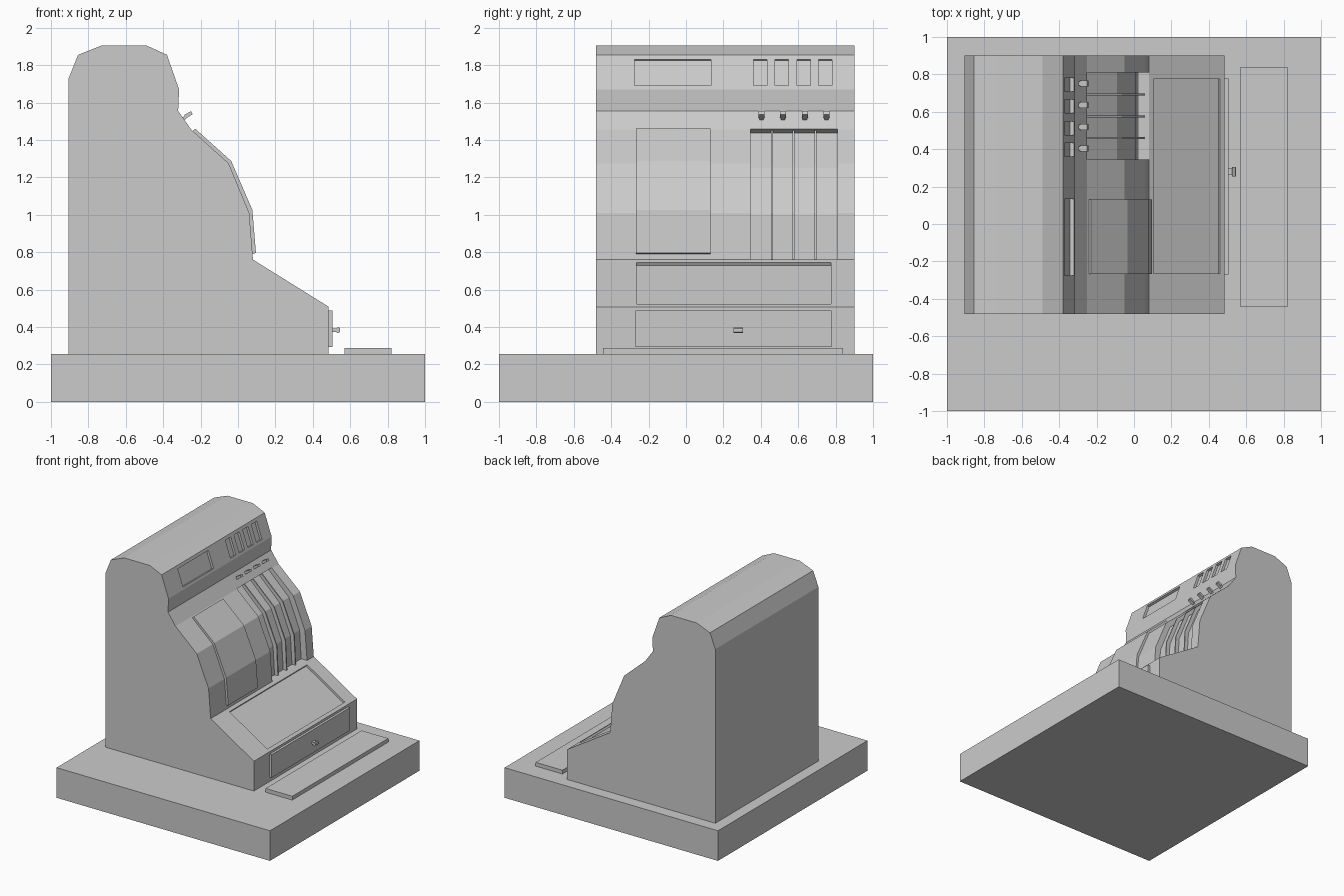
import bpy, bmesh
from mathutils import Vector

if "Cube" in bpy.data.objects:
    bpy.data.objects.remove(bpy.data.objects["Cube"])


def extrude(name, pts, y0, y1):
    """Solid made by sweeping an x-z outline from y0 to y1."""
    bm = bmesh.new()
    face = bm.faces.new([bm.verts.new((x, y0, z)) for x, z in pts])
    ret = bmesh.ops.extrude_face_region(bm, geom=[face])
    verts = [v for v in ret["geom"] if isinstance(v, bmesh.types.BMVert)]
    bmesh.ops.translate(bm, verts=verts, vec=(0, y1 - y0, 0))
    bmesh.ops.recalc_face_normals(bm, faces=bm.faces)
    me = bpy.data.meshes.new(name)
    bm.to_mesh(me)
    bm.free()
    ob = bpy.data.objects.new(name, me)
    bpy.context.collection.objects.link(ob)
    return ob


def box(name, x0, x1, y0, y1, z0, z1):
    return extrude(name, [(x0, z0), (x1, z0), (x1, z1), (x0, z1)], y0, y1)


def cut(ob, cutter):
    """Subtract a cutter and remove it."""
    mod = ob.modifiers.new("cut", "BOOLEAN")
    mod.operation = "DIFFERENCE"
    mod.solver = "EXACT"
    mod.object = cutter
    bpy.context.view_layer.objects.active = ob
    bpy.ops.object.modifier_apply(modifier=mod.name)
    bpy.data.objects.remove(cutter)


def recess(ob, upper, lower, y0, y1, depth):
    """Shallow rectangular recess in a sloping face."""
    a, b = Vector(upper), Vector(lower)
    d = (b - a).normalized()
    n = Vector((-d.y, d.x))
    pts = [a - n * depth, b - n * depth, b + n * 0.05, a + n * 0.05]
    cut(ob, extrude("cutter", pts, y0, y1))


# Plinth and loose tray strip
box("base", -1, 1, -1, 1, 0, 0.255)
box("base_strip", 0.57, 0.82, -0.445, 0.84, 0.25, 0.287)

# Main housing
slope = [(-0.25, 1.455), (-0.05, 1.275), (0.06, 1.01), (0.08, 0.76)]
body = extrude("housing", [
    (-0.905, 0.25), (-0.905, 1.73), (-0.855, 1.855), (-0.73, 1.905),
    (-0.49, 1.905), (-0.38, 1.855), (-0.315, 1.67), (-0.32, 1.555),
    *slope, (0.485, 0.508), (0.485, 0.25)], -0.48, 0.9)

# Display windows
columns = [0.397, 0.513, 0.629, 0.745]
recess(body, (-0.371, 1.83), (-0.322, 1.69), -0.275, 0.135, -0.02 * -1)
for y in columns:
    recess(body, (-0.371, 1.83), (-0.322, 1.69), y - 0.036, y + 0.036, 0.02)

# Sloping desk recess
recess(body, (0.105, 0.7445), (0.46, 0.5236), -0.265, 0.775, 0.018)

# Key bank channel with thin divider fins
floor = [(-0.285, 1.438), (-0.09, 1.25), (0.01, 1.0), (0.025, 0.76)]
cut(body, extrude("cutter", floor + [(0.3, 0.76), (0.3, 1.545), (-0.1, 1.545)],
                  0.345, 0.81))
fin = [(-0.262, 1.452), (-0.064, 1.268), (0.044, 1.008), (0.056, 0.76)]
back = [(x - 0.01, z) for x, z in reversed(floor)]
for i, y in enumerate([0.459, 0.575, 0.692]):
    extrude(f"key_divider_{i + 1}", fin + back, y - 0.005, y + 0.005)

# Setting levers
for i, y in enumerate(columns):
    y += 0.006
    extrude(f"lever_stem_{i + 1}", [(-0.315, 1.507), (-0.305, 1.492),
            (-0.262, 1.526), (-0.27, 1.541)], y - 0.011, y + 0.011)
    extrude(f"lever_head_{i + 1}", [(-0.288, 1.533), (-0.278, 1.516),
            (-0.243, 1.537), (-0.251, 1.554)], y - 0.016, y + 0.016)

# Raised cover plate following the front slope
plate = [(-0.23, 1.461), (-0.036, 1.287), (0.077, 1.025), (0.096, 0.795)]
inner = [(0.072, 0.79), (0.054, 1.01), (-0.056, 1.27), (-0.244, 1.444)]
extrude("cover_plate", plate + inner, -0.267, 0.13)

# Cash drawer and knob
box("drawer_front", 0.475, 0.505, -0.27, 0.777, 0.293, 0.488)
box("knob_stem", 0.5, 0.53, 0.263, 0.297, 0.374, 0.392)
extrude("knob_head", [(0.524, 0.375), (0.53, 0.368), (0.54, 0.368),
        (0.546, 0.374), (0.546, 0.392), (0.54, 0.397), (0.53, 0.397),
        (0.524, 0.391)], 0.255, 0.305)
